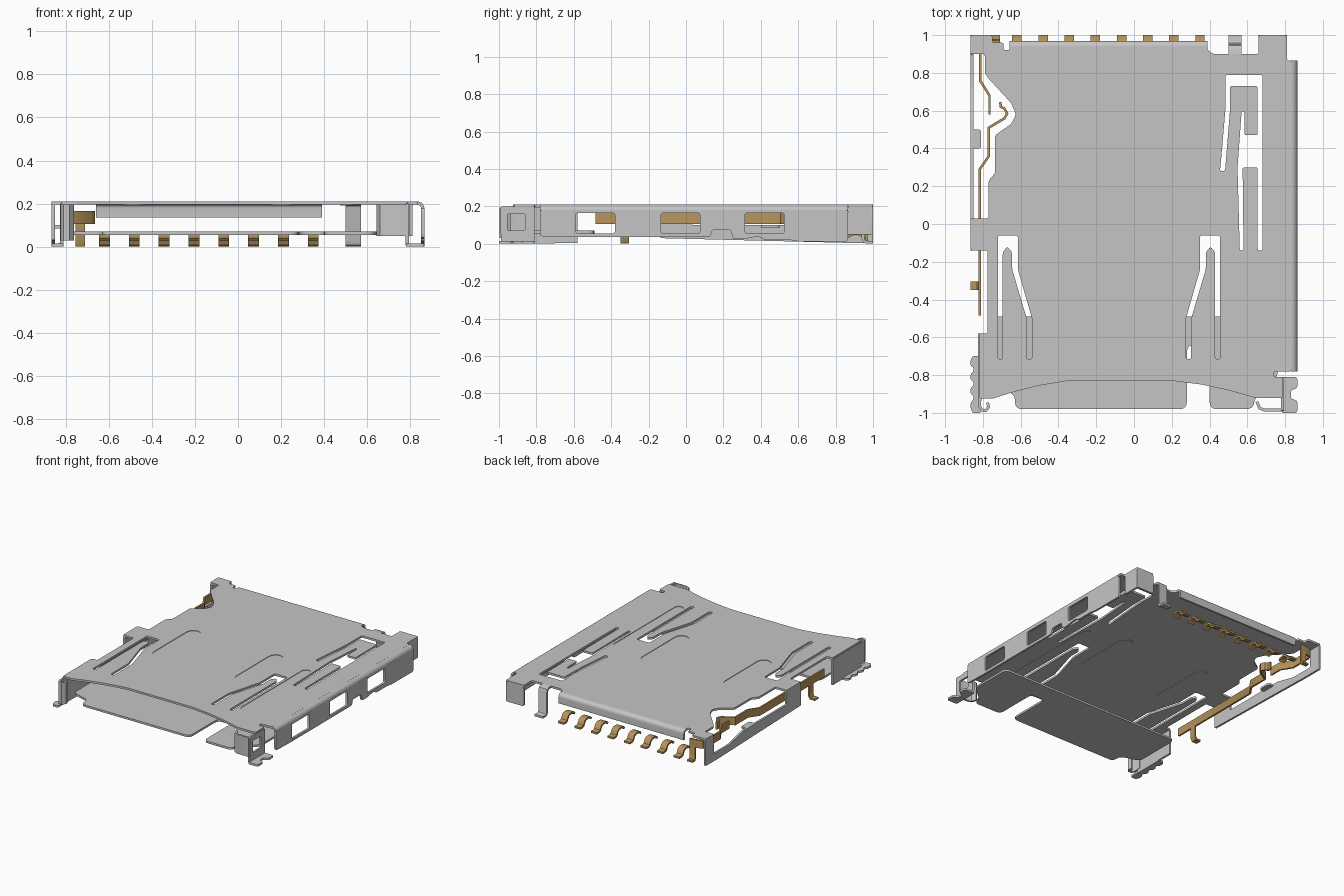
import bpy, math
from mathutils import Matrix, Vector

if "Cube" in bpy.data.objects:
    bpy.data.objects.remove(bpy.data.objects["Cube"])


def material(name, rgb):
    m = bpy.data.materials.new(name)
    m.diffuse_color = (*rgb, 1)
    m.use_nodes = True
    m.node_tree.nodes["Principled BSDF"].inputs["Base Color"].default_value = m.diffuse_color
    return m


STEEL = material("steel grey", (0.56, 0.56, 0.56))
GOLD = material("contact gold", (0.48, 0.30, 0.105))
T = 0.015  # sheet metal thickness

# plane -> columns mapping (u, v, extrusion) to world axes
AXES = {'z': ((1, 0, 0), (0, 1, 0), (0, 0, 1)),
        'x': ((0, 1, 0), (0, 0, 1), (1, 0, 0)),
        'y': ((1, 0, 0), (0, 0, 1), (0, -1, 0))}


def fillet(pts, r, n=4):
    """Round every corner of a closed outline."""
    if r == 0:
        return pts
    out = []
    for i, p in enumerate(pts):
        p, a, b = Vector(p), Vector(pts[i - 1]), Vector(pts[(i + 1) % len(pts)])
        s = p + (a - p).normalized() * min(r, (a - p).length * 0.45)
        e = p + (b - p).normalized() * min(r, (b - p).length * 0.45)
        for k in range(n + 1):
            t = k / n
            out.append(s * (1 - t) ** 2 + p * 2 * t * (1 - t) + e * t * t)
    return out


def sheet(name, outlines, plane, lo, hi, mat=STEEL, r=0.0):
    """Flat part: first outline is the edge, the others are holes."""
    c = bpy.data.curves.new(name, 'CURVE')
    c.dimensions = '2D'
    c.fill_mode = 'BOTH'
    c.extrude = (hi - lo) / 2
    for o in outlines:
        o = fillet(o, r)
        s = c.splines.new('POLY')
        s.points.add(len(o) - 1)
        for q, p in zip(s.points, o):
            q.co = (p[0], p[1], 0, 1)
        s.use_cyclic_u = True
    ob = bpy.data.objects.new(name, c)
    bpy.context.collection.objects.link(ob)
    u, v, w = (Vector(a) for a in AXES[plane])
    m = Matrix((u, v, w)).transposed().to_4x4()
    m.translation = Vector([abs(a) for a in w]) * (lo + hi) / 2
    ob.matrix_world = m
    bpy.ops.object.select_all(action='DESELECT')
    ob.select_set(True)
    bpy.context.view_layer.objects.active = ob
    bpy.ops.object.convert(target='MESH')
    ob = bpy.context.object
    ob.name = name
    ob.data.materials.clear()
    ob.data.materials.append(mat)
    bpy.ops.object.shade_smooth_by_angle(angle=math.radians(35))
    return ob


def ribbon(name, path, plane, lo, hi, mat=STEEL, t=T):
    """Bent strip: a path thickened by t, extruded from lo to hi."""
    P = [Vector(p) for p in path]
    left, right = [], []
    for i, p in enumerate(P):
        d0 = (p - P[i - 1]).normalized() if i else (P[1] - p).normalized()
        d1 = (P[i + 1] - p).normalized() if i < len(P) - 1 else d0
        d = (d0 + d1).normalized()
        n = Vector((-d.y, d.x)) * t / 2 / max(0.5, d.dot(d1))
        left.append(p + n)
        right.append(p - n)
    return sheet(name, [left + right[::-1]], plane, lo, hi, mat)


def rect(a, b, c, d):
    return [(a, c), (b, c), (b, d), (a, d)]


def stadium(a, b, c, d, n=8):
    r, m = (b - a) / 2, (a + b) / 2
    arc = [math.pi * k / n for k in range(n + 1)]
    return ([(m + r * math.cos(t), d - r + r * math.sin(t)) for t in arc] +
            [(m - r * math.cos(t), c + r - r * math.sin(t)) for t in arc])


def quarter(cx, cz, r, n=6):
    """Bend from pointing up to pointing outwards."""
    return [(cx + r * math.sin(k * math.pi / 2 / n), cz + r * math.cos(k * math.pi / 2 / n))
            for k in range(n + 1)]


# top cover with spring slits and pressed ribs
cover = [(-.66, .94), (.39, .94), (.39, .92), (.42, .9), (.66, .9), (.66, 1), (.81, 1), (.81, .865),
         (.835, .865), (.835, -.78), (.74, -.78), (.74, -.81), (.79, -.81), (.79, -.92), (.64, -.92),
         (.5, -.88), (.36, -.85), (.2, -.83), (-.35, -.83), (-.5, -.855), (-.64, -.89), (-.75, -.925),
         (-.82, -.925), (-.82, -.58), (-.775, -.58), (-.775, -.14), (-.865, -.14), (-.865, .03),
         (-.77, .03), (-.77, .23), (-.735, .27), (-.735, .47), (-.65, .53), (-.625, .58), (-.65, .64),
         (-.77, .77), (-.79, .8), (-.79, .9), (-.865, .9), (-.865, 1), (-.75, 1), (-.75, .96),
         (-.69, .96), (-.69, .92), (-.66, .92)]
slit = [(-.72, -.715), (-.72, -.06), (-.615, -.06), (-.615, -.24), (-.54, -.5), (-.54, -.715),
        (-.568, -.715), (-.568, -.5), (-.645, -.24), (-.645, -.15), (-.67, -.12), (-.695, -.15), (-.695, -.715)]
slit_r = [(-.265 - x, y) for x, y in slit]
latch_slit = [(.455, .28), (.462, .35), (.485, .62), (.485, .79), (.68, .79), (.68, -.14), (.655, -.14),
              (.655, .3), (.575, .3), (.58, -.14), (.56, -.14), (.548, .3), (.57, .6), (.585, .59),
              (.585, .47), (.655, .47), (.655, .73), (.508, .73), (.508, .6), (.482, .28)]
ribs = [stadium(-.535, -.43, -.295, .205), stadium(.155, .26, -.295, .205), stadium(.475, .54, -.67, .12)]
sheet("top_cover", [cover, slit, slit_r, latch_slit] + ribs, 'z', .21 - T, .21, r=.012)
for i, rib in enumerate(ribs):
    sheet(f"pressed_rib_{i}", [rib], 'z', .191, .206)

# right wall with three windows, joined to the cover by a rounded bend
ribbon("right_bend", quarter(.832, .177, .0255), 'y', -.865, .78).location.y = -.0425 + .0425
bpy.context.object.location.y = .0425
wall = [(-.78, .18), (-.78, .04), (-.6, .035), (.13, .035), (.14, .075), (.24, .075), (.25, .025),
        (.31, .025), (.39, .04), (.42, .02), (.56, .02), (.6, .012), (.865, .012), (.865, .18)]
holes = [rect(a, a + .21, .055, .165) for a in (-.59, -.135, .315)]
sheet("right_wall", [wall] + holes, 'x', .85, .865, r=.015)

# rear flap, rear corner and solder hook
ribbon("rear_flap", [(.935, .2025)] + quarter(.94, .18, .0225) + [(.9625, .135)], 'x', -.66, .39)
sheet("rear_corner_plate", [rect(.66, .81, .05, .2)], 'y', .985, 1, r=.015)
sheet("rear_corner_side", [rect(.865, 1, .05, .2)], 'x', .795, .81)
ribbon("rear_hook", [(.88, .2025), (.925, .2025), (.94, .195), (.946, .18), (.946, .03), (.953, .013),
                     (.967, .0075), (1, .0075)], 'x', .5, .57)

# left open frame wall
frame = [(1, .2), (1, .005), (.85, .005), (-.14, .03), (-.14, .2), (.03, .2), (.03, .1), (.55, .1),
         (.72, .06), (.9, .06), (.9, .2)]
sheet("left_frame", [frame], 'x', -.865, -.85, r=.01)
sheet("left_frame_tab", [rect(-.855, -.81, .4, .5)], 'z', .085, .1, r=.015)

# front left corner: wall, curl and scalloped foot
sheet("front_left_wall", [rect(-.925, -.58, .005, .2)], 'x', -.825, -.81)
ribbon("front_left_curl", [(-.815, -.9), (-.817, -.965), (-.805, -.985), (-.785, -.988), (-.77, -.97),
                           (-.775, -.945)], 'z', .03, .195)
scallop = [(-.81, -.7), (-.855, -.7)]
for k in range(4):
    y = -.72 - k * .075
    scallop += [(-.865, y), (-.865, y - .03), (-.85, y - .04), (-.85, y - .06)]
scallop = scallop[:-2] + [(-.855, -1), (-.81, -1)]
sheet("front_left_foot", [scallop], 'z', 0, T, r=.01)

# front right corner: wall with window, folded tab and notched foot
sheet("front_right_wall", [rect(-.99, -.81, .005, .2), rect(-.955, -.86, .07, .16)], 'x', .778, .793, r=.01)
ribbon("front_right_tab", [(.785, -.985), (.69, -.985), (.665, -.975), (.65, -.94)], 'z', .05, .195)
sheet("front_right_foot", [[(.78, -.81), (.865, -.81), (.865, -.87), (.83, -.88), (.83, -.925),
                            (.865, -.935), (.865, -1), (.78, -1)]], 'z', 0, T, r=.015)

# floor plate under the card mouth
floor = [(-.775, -.49), (.76, -.49), (.76, -.82), (.64, -.92), (.63, -.98), (.4, -.98), (.4, -.64),
         (.28, -.64), (.28, -.98), (-.63, -.98), (-.63, -.9), (-.775, -.86)]
sheet("floor_plate", [floor], 'z', .055, .07, r=.04)

# row of eight card contacts
for i in range(8):
    x = -.62 + i * .1385
    ribbon(f"card_contact_{i}", [(.865, .035), (.88, .048), (.9, .053), (.925, .052), (.942, .043), (.95, .028),
                                 (.957, .014), (.97, .0075), (1, .0075)], 'x', x - .025, x + .025, GOLD, .014)

# card detect switch: long spring, short spring and their solder legs
ribbon("detect_spring_long", [(-.817, -.485), (-.817, .29), (-.768, .36), (-.768, .51), (-.685, .56), (-.672, .585),
                              (-.685, .61), (-.705, .62), (-.708, .645)], 'z', .105, .165, GOLD, .013)
ribbon("detect_leg_long", [(-.817, .13), (-.817, .025), (-.827, .0075), (-.865, .0075)], 'y', -.35, -.305, GOLD, .013)
ribbon("detect_spring_short", [(-.765, .58), (-.765, .68), (-.815, .76), (-.815, .92), (-.805, .95), (-.75, .965),
                               (-.71, .965)], 'z', .105, .165, GOLD, .013)
ribbon("detect_leg_short", [(.965, .15), (.965, .025), (.973, .0075), (1, .0075)], 'x', -.755, -.71, GOLD, .013)
